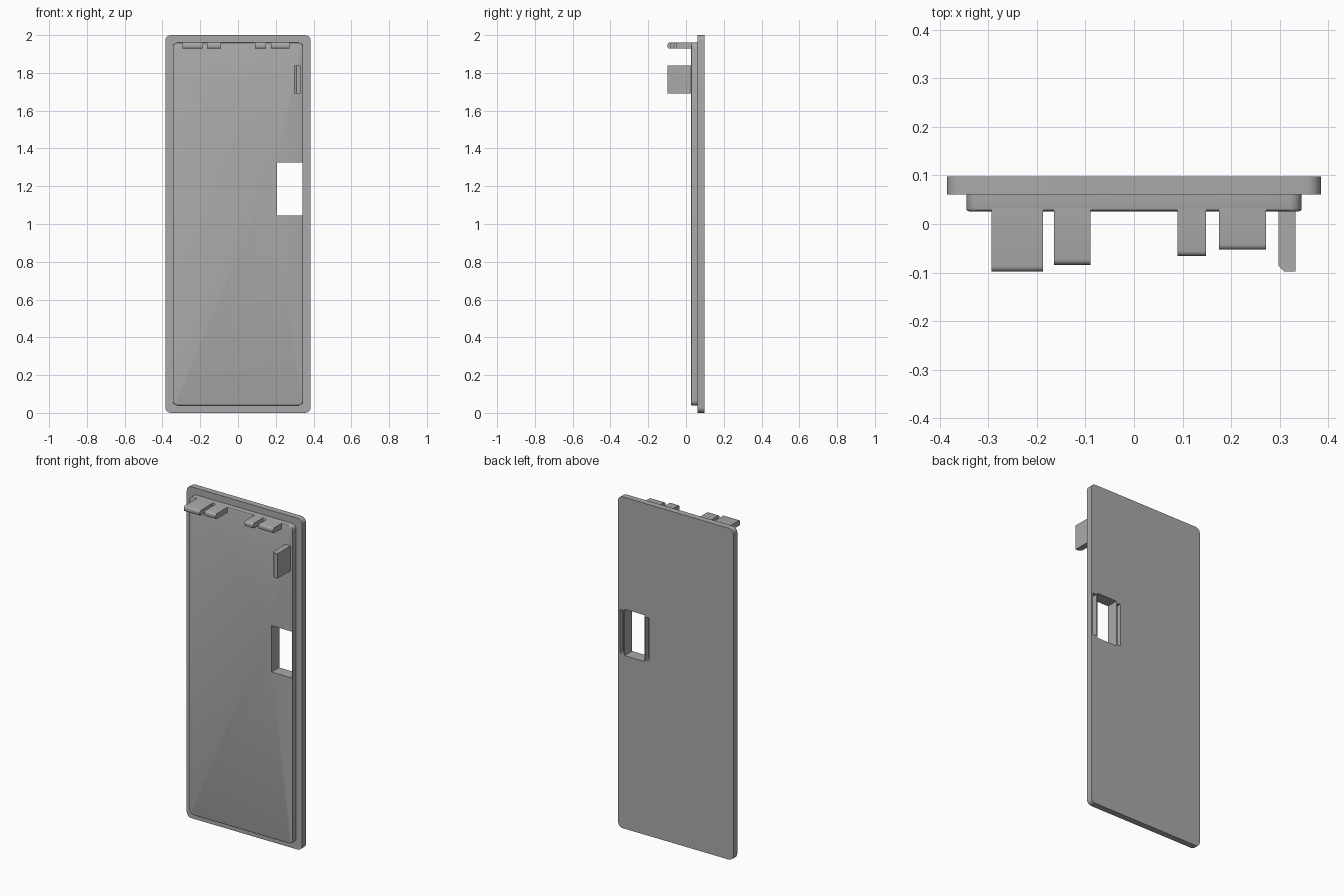
import bpy, bmesh, math

old = bpy.data.objects.get("Cube")
if old:
    bpy.data.objects.remove(old, do_unlink=True)

GREY = (0.4, 0.4, 0.4, 1.0)
mat = bpy.data.materials.new("plain grey")
mat.use_nodes = True
mat.diffuse_color = GREY
mat.node_tree.nodes["Principled BSDF"].inputs["Base Color"].default_value = GREY


def box(name, x, y, z, bevels=()):
    """Box from axis ranges; each bevel is (edge test, width, segments)."""
    bm = bmesh.new()
    bmesh.ops.create_cube(bm, size=1)
    for v in bm.verts:
        for i, (lo, hi) in enumerate((x, y, z)):
            v.co[i] = lo if v.co[i] < 0 else hi
    for test, width, segments in bevels:
        edges = [e for e in bm.edges if test(e)]
        bmesh.ops.bevel(bm, geom=edges, offset=width, segments=segments,
                        profile=0.5, affect='EDGES')
    mesh = bpy.data.meshes.new(name)
    bm.to_mesh(mesh)
    bm.free()
    mesh.materials.append(mat)
    obj = bpy.data.objects.new(name, mesh)
    bpy.context.collection.objects.link(obj)
    return obj


def activate(obj):
    bpy.ops.object.select_all(action='DESELECT')
    obj.select_set(True)
    bpy.context.view_layer.objects.active = obj


def combine(obj, helper, operation):
    helper.hide_render = True
    mod = obj.modifiers.new(operation.title(), 'BOOLEAN')
    mod.operation, mod.object, mod.solver = operation, helper, 'EXACT'
    activate(obj)
    bpy.ops.object.modifier_apply(modifier=mod.name)
    bpy.data.objects.remove(helper, do_unlink=True)


def smooth(obj):
    activate(obj)
    bpy.ops.object.shade_smooth_by_angle(angle=math.radians(30))


def along_y(e):
    return abs(e.verts[0].co.y - e.verts[1].co.y) > 0.01


def front_edge(limit):
    return lambda e: all(v.co.y < limit for v in e.verts)


def front_cross_edge(limit):
    return lambda e: (front_edge(limit)(e)
                      and abs(e.verts[0].co.x - e.verts[1].co.x) > 0.01)


# Door panel with a raised inner ledge
BACK, STEP, FACE = 0.098, 0.061, 0.026
panel = box("door_panel", (-0.385, 0.385), (STEP, BACK), (0, 2),
            [(along_y, 0.03, 6)])
ledge = box("inner_ledge", (-0.345, 0.345), (FACE, STEP + 0.01), (0.04, 1.96),
            [(along_y, 0.025, 6), 
             (lambda e: front_edge(FACE + 0.001)(e) and any(
                 abs(f.normal.y) < 0.5 for f in e.link_faces), 0.006, 3)])
combine(panel, ledge, 'UNION')

# Window through the panel, flanked by two shallow slots in the back
combine(panel, box("window_cutter", (0.207, 0.341), (-0.1, 0.2),
                   (1.045, 1.325)), 'DIFFERENCE')
for x in ((0.179, 0.201), (0.348, 0.372)):
    combine(panel, box("slot_cutter", x, (0.07, 0.2), (1.055, 1.315)),
            'DIFFERENCE')
smooth(panel)

# Top tabs with rounded tips: x range and front reach
tabs = [(-0.293, -0.187, -0.098), (-0.165, -0.09, -0.084),
        (0.09, 0.148, -0.066), (0.175, 0.272, -0.053)]
for i, (x0, x1, tip) in enumerate(tabs):
    tab = box(f"top_tab_{i + 1}", (x0, x1), (tip, FACE + 0.02), (1.928, 1.96),
              [(front_cross_edge(tip + 0.001), 0.011, 4)])
    smooth(tab)

# Side clip with one chamfered corner
box("side_clip", (0.297, 0.332), (-0.098, FACE + 0.02), (1.69, 1.84),
    [(lambda e: all(v.co.y < -0.09 and v.co.x < 0.3 for v in e.verts),
      0.012, 1)])
